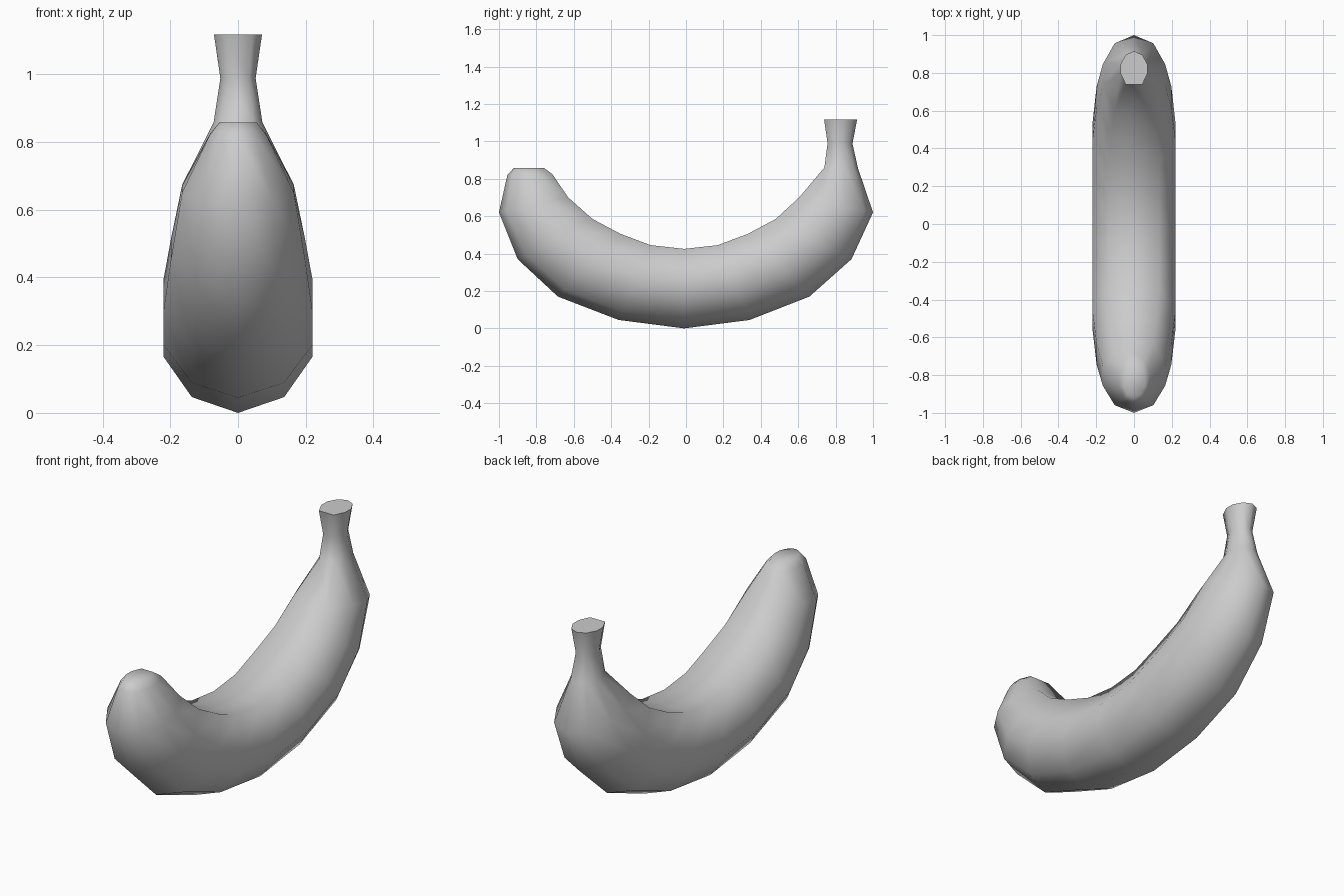
import bpy, bmesh, math
from mathutils import Vector

if "Cube" in bpy.data.objects:
    bpy.data.objects.remove(bpy.data.objects["Cube"])

# Stations along the fruit: outer (y, z), inner (y, z), half width
body = [
    ((-0.92, 0.858), (-0.76, 0.858), 0.055),
    ((-0.955, 0.82), (-0.715, 0.825), 0.083),
    ((-1.00, 0.62), (-0.63, 0.70), 0.165),
    ((-0.90, 0.37), (-0.50, 0.585), 0.198),
    ((-0.685, 0.17), (-0.35, 0.505), 0.22),
    ((-0.36, 0.045), (-0.19, 0.445), 0.22),
    ((-0.01, 0.00), (-0.01, 0.425), 0.22),
    ((0.34, 0.045), (0.17, 0.445), 0.22),
    ((0.66, 0.17), (0.48 - 0.15, 0.505), 0.22),
    ((0.885, 0.37), (0.48, 0.585), 0.198),
    ((1.00, 0.62), (0.605, 0.70), 0.165),
]
stem = [
    ((0.92, 0.855), (0.74, 0.86), 0.072),
    ((0.89, 0.987), (0.757, 0.99), 0.052),
    ((0.915, 1.118), (0.738, 1.118), 0.071),
]

# Nine-sided section: (width fraction, fraction from outer to inner)
half = [(0.62, 0.11), (1.0, 0.39), (1.0, 0.67), (0.61, 1.0)]
section = [(0.0, 0.0)] + half + [(-x, t) for x, t in reversed(half)]

bm = bmesh.new()
rings = []
for outer, inner, width in body + stem:
    a, b = Vector((0, *outer)), Vector((0, *inner))
    rings.append([bm.verts.new(a.lerp(b, t) + Vector((x * width, 0, 0)))
                  for x, t in section])

# Skin between stations, then the blossom end and stem end caps
n = len(section)
for r0, r1 in zip(rings, rings[1:]):
    for i in range(n):
        j = (i + 1) % n
        bm.faces.new((r0[i], r0[j], r1[j], r1[i]))
bm.faces.new(rings[0])
bm.faces.new(rings[-1])
bmesh.ops.recalc_face_normals(bm, faces=bm.faces)

mesh = bpy.data.meshes.new("banana")
bm.to_mesh(mesh)
bm.free()
banana = bpy.data.objects.new("banana", mesh)
bpy.context.collection.objects.link(banana)
bpy.context.view_layer.objects.active = banana
banana.select_set(True)
bpy.ops.object.shade_smooth_by_angle(angle=math.radians(70))
